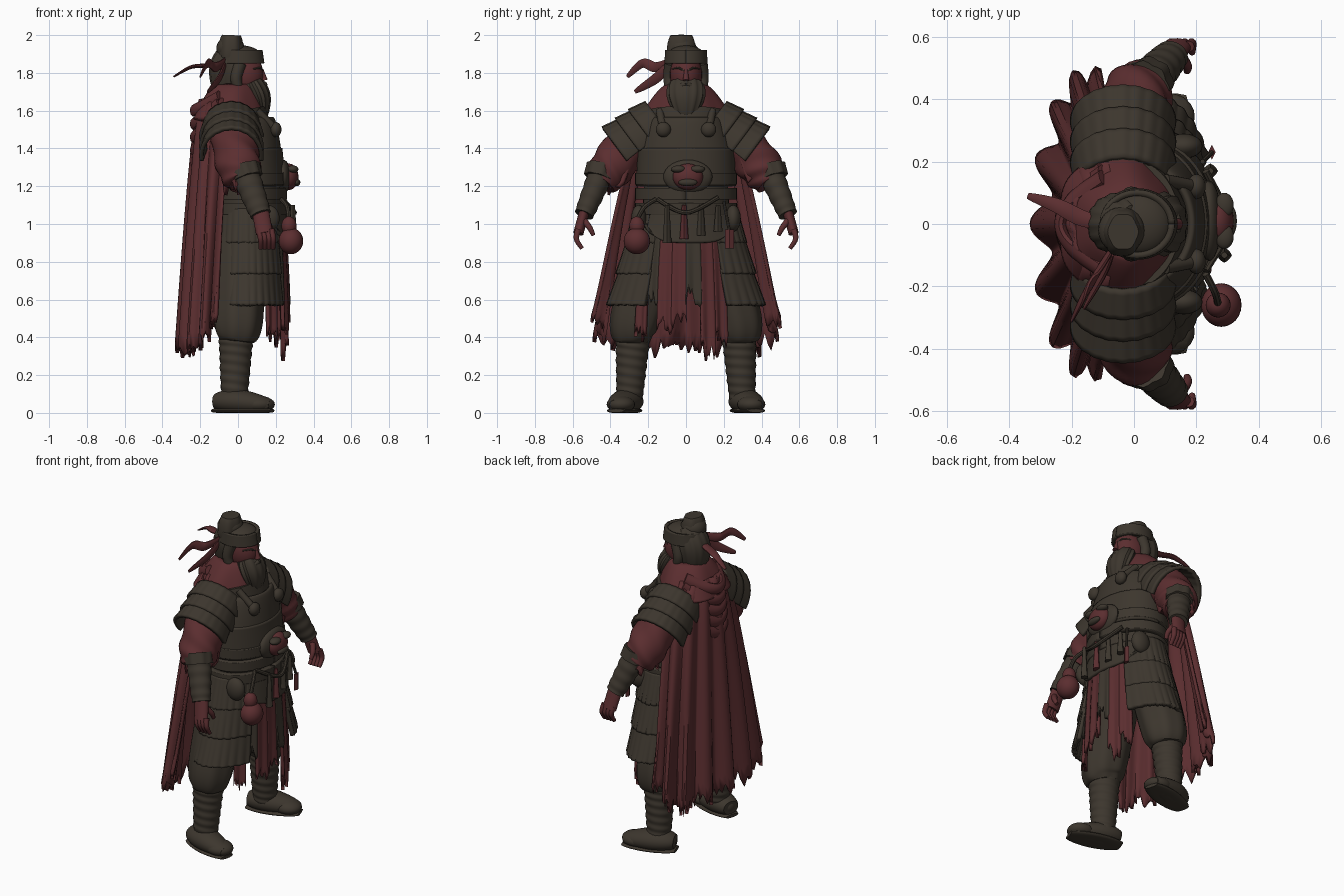
import bpy, bmesh, random
from math import sin, cos, pi, radians
from mathutils import Vector, Matrix

random.seed(4)
if "Cube" in bpy.data.objects:
    bpy.data.objects.remove(bpy.data.objects["Cube"])
made = []
sides = ((1, "left"), (-1, "right"))


def material(name, colour):
    mat = bpy.data.materials.new(name)
    mat.use_nodes = True
    mat.diffuse_color = colour
    mat.node_tree.nodes["Principled BSDF"].inputs["Base Color"].default_value = colour
    return mat


OLIVE = material("dark olive", (.046, .037, .027, 1))
RED = material("dull red", (.105, .027, .029, 1))


def mix(start, end, t):
    return start + (end - start) * t


def finish(name, bm, mat):
    bmesh.ops.recalc_face_normals(bm, faces=bm.faces)
    mesh = bpy.data.meshes.new(name)
    bm.to_mesh(mesh)
    bm.free()
    mesh.materials.append(mat)
    ob = bpy.data.objects.new(name, mesh)
    bpy.context.collection.objects.link(ob)
    made.append(ob)
    return ob


def smooth(points, steps):
    """Catmull-Rom path through the points."""
    pts = [Vector(p) for p in points]
    out = []
    for i in range(len(pts) - 1):
        before, start = pts[max(i - 1, 0)], pts[i]
        end, after = pts[i + 1], pts[min(i + 2, len(pts) - 1)]
        leave, arrive = (end - before) / 2, (after - start) / 2
        for t in (k / steps for k in range(steps)):
            ease = t * t * (3 - 2 * t)
            out.append(start.lerp(end, ease) + leave * t * (1 - t) ** 2 - arrive * t * t * (1 - t))
    return out + [pts[-1]]


def tube(name, path, radii, mat, s=1, flat=1, bulge=0, sections=20, steps=8, ridges=0, rings=0, amp=0):
    """Closed tapered tube along a path; ridges and rings fold its skin."""
    line = [Vector((p.x, p.y * s, p.z)) for p in smooth(path, steps)]
    last = len(line) - 1
    span = (line[last] - line[0]).normalized()
    ref = Vector((0, 0, 1)) if abs(span.x) > .75 else Vector((1, 0, 0))
    bm = bmesh.new()
    loops = []
    for j, centre in enumerate(line):
        along = (line[min(j + 1, last)] - line[max(j - 1, 0)]).normalized()
        across = (ref - along * ref.dot(along)).normalized()
        other = along.cross(across)
        radius = mix(*radii, j / last) + bulge * sin(pi * j / last)
        loop = []
        for i in range(sections):
            a = 2 * pi * i / sections
            r = radius * (1 + amp * cos(ridges * a + rings * 2 * pi * j / last))
            point = centre + across * r * cos(a) + other * r * flat * sin(a)
            point.z = max(point.z, 0)
            loop.append(bm.verts.new(point))
        loops.append(loop)
    for low, high in zip(loops, loops[1:]):
        for i in range(sections):
            k = (i + 1) % sections
            bm.faces.new((low[i], low[k], high[k], high[i]))
    bm.faces.new(loops[0])
    bm.faces.new(loops[-1])
    return finish(name, bm, mat)


def sheet(name, surface, columns, rows, mat, thick):
    """Thickened grid that follows surface(u, v)."""
    bm = bmesh.new()
    grid = [[bm.verts.new(surface(i / columns, j / rows)) for i in range(columns + 1)]
            for j in range(rows + 1)]
    for upper, lower in zip(grid, grid[1:]):
        for i in range(columns):
            bm.faces.new((upper[i], upper[i + 1], lower[i + 1], lower[i]))
    mod = finish(name, bm, mat).modifiers.new("thickness", 'SOLIDIFY')
    mod.thickness = thick
    mod.offset = 0


def wrap(name, heights, top_size, low_size, arc, mat, s=1, columns=48, folds=0, amp=0,
         rag=0, lift=0, thick=.02, ease=1):
    """Cloth or plate around the body; a size is (centre x, radius x, radius y)."""
    hem = [random.uniform(-rag, rag) * (1 if i % 2 else .4) for i in range(columns + 1)]

    def surface(u, v):
        cx, rx, ry = (mix(a, b, v ** ease) for a, b in zip(top_size, low_size))
        angle = radians(mix(*arc, u))
        fold = amp * (.2 + .8 * v) * cos(folds * 2 * pi * u)
        z = mix(*heights, v) + v ** 4 * (hem[round(u * columns)] + lift * abs(2 * u - 1) ** 4)
        return cx + (rx + fold) * cos(angle), s * (ry + fold) * sin(angle), z
    sheet(name, surface, columns, 16, mat, thick)


def ball(name, loc, size, mat, s=1):
    bm = bmesh.new()
    place = Matrix.Translation((loc[0], loc[1] * s, loc[2])) @ Matrix.Diagonal((*size, 1))
    bmesh.ops.create_uvsphere(bm, u_segments=24, v_segments=14, radius=1, matrix=place)
    finish(name, bm, mat)


CHEST, RIBS, WAIST, HIP = (.03, .15, .18), (.05, .17, .24), (.05, .19, .25), (.04, .22, .3)

# Torso, chest plates and belts
tube("torso", [(.04, 0, .85), (.06, 0, 1.2), (0, 0, 1.6)], (.18, .15), OLIVE, flat=1.35, sections=40)
ball("shoulders", (-.03, 0, 1.57), (.13, .2, .1), OLIVE)
wrap("chest_plate", (1.56, 1.38), CHEST, RIBS, (-85, 85), OLIVE, ease=.6)
wrap("rib_plate", (1.4, 1.2), RIBS, WAIST, (-95, 95), OLIVE, thick=.03)
for k in range(3):
    z = 1.08 + .08 * k
    wrap("belt", (z + .03, z - .03), WAIST, WAIST, (0, 360), OLIVE, thick=.04)
wrap("apron_plate", (1.1, .9), WAIST, HIP, (-45, 55), OLIVE, lift=.1)

# Beast-face buckle
ball("buckle_base", (.24, .01, 1.25), (.04, .13, .09), OLIVE)
ball("buckle_face", (.27, .01, 1.25), (.05, .08, .07), RED)
ball("buckle_snout", (.31, .01, 1.22), (.02, .05, .02), OLIVE)
for y in (-.04, .06):
    ball("buckle_brow", (.29, y, 1.29), (.03, .04, .02), OLIVE)

# Hanging front cloths
for k, low in enumerate((.4, .6, .45, .5, .6, .33, .42)):
    start = 15 * k - 60
    wrap("front_cloth", (.97, low), WAIST, HIP, (start, start + 16), OLIVE if k in (1, 4) else RED,
         columns=8, folds=1, amp=.008, rag=.08, ease=.5)

# Tattered cape, neck scarf and sagging folds on the back
wrap("cape", (1.66, .34), (-.04, .15, .16), (-.14, .15, .47), (82, 278), RED,
     columns=128, folds=8, amp=.035, rag=.06, lift=.17, ease=.6)
wrap("neck_scarf", (1.73, 1.55), (-.02, .09, .09), (-.05, .18, .23), (20, 340), RED,
     columns=80, folds=5, amp=.008, thick=.03, ease=.7)
for k in range(5):
    low = 1.6 - .07 * k
    tube("back_fold", [(mix(-.235, -.1, t * t), t * (.15 + .015 * k), mix(low, 1.68 - .03 * k, t * t))
                       for t in (-1, -.5, 0, .5, 1)], (.02, .02), RED, flat=1.6, sections=10)

for s, side in sides:
    # Layered hip tassets
    for k in range(3):
        wrap(side + "_tasset", (1.08 - .16 * k, .9 - .165 * k), (.05, .17 + .01 * k, .26 + .04 * k),
             (.05, .19 + .01 * k, .31 + .05 * k), (32, 150), OLIVE, s,
             columns=72, folds=12, amp=.003, rag=.005, thick=.025)

    # Trousers and wrapped boots
    tube(side + "_trouser", [(-.01, .28, .38), (0, .27, .5), (0, .15, .9)], (.09, .13), OLIVE, s,
         bulge=.02, ridges=7, amp=.03, sections=42)
    tube(side + "_boot_shaft", [(-.02, .3, .05), (-.01, .28, .42)], (.065, .095), OLIVE, s,
         steps=60, ridges=1, rings=9, amp=.03)
    tube(side + "_foot", [(-.12, .28, .06), (0, .32, .06), (.17, .37, .04)], (.04, .03), OLIVE, s,
         flat=1.3, bulge=.03)
    ball(side + "_heel", (-.06, .3, .06), (.07, .065, .06), OLIVE, s)
    ball(side + "_toe", (.11, .345, .045), (.085, .075, .045), OLIVE, s)
    tube(side + "_sole", [(-.13, .28, .012), (.18, .37, .012)], (.01, .01), OLIVE, s, flat=4.5, bulge=.008)

    # Sleeve, cuff and bracer
    tube(side + "_sleeve", [(-.04, .2, 1.53), (0, .38, 1.32), (.03, .45, 1.22)], (.11, .085), RED, s,
         bulge=.02, steps=14, ridges=3, rings=3, amp=.05, sections=30)
    wrap(side + "_sleeve_drape", (1.42, 1.2), (0, .1, .4), (0, .1, .5), (40, 130), RED, s,
         columns=24, folds=3, amp=.012, rag=.05)
    tube(side + "_bracer", [(.03, .44, 1.29), (.12, .54, 1.05)], (.08, .055), OLIVE, s,
         flat=.9, steps=40, rings=5, amp=.03)
    tube(side + "_bracer_rim", [(.03, .44, 1.3), (.05, .46, 1.24)], (.085, .08), OLIVE, s,
         ridges=8, amp=.05, sections=32)

    # Hand
    tube(side + "_palm", [(.12, .54, 1.06), (.14, .57, .95)], (.045, .045), RED, s, flat=.6)
    for k in range(4):
        x = .11 + .022 * k
        tube(side + "_finger", [(x, .57, .97), (x + .01, .58, .92), (x + .01, .55, .87)],
             (.018, .011), RED, s, sections=10)
    tube(side + "_thumb", [(.14, .55, 1.03), (.17, .51, .98), (.17, .49, .94)], (.02, .011), RED, s, sections=10)

    # Shoulder guard of three overlapping rows
    for k in range(3):
        def guard(u, v):
            t = (k + v * 1.2) / 3
            angle = radians(mix(-100, 100, u))
            r = .15 + .015 * (t + v) + .002 * cos(u * 24 * pi)
            return (.14 + .02 * v) * sin(angle) - .035, s * (.12 + .2 * t + r * .6 * cos(angle)), \
                1.52 - .15 * t + r * .8 * cos(angle)
        sheet(side + "_shoulder_row", guard, 72, 6, OLIVE, .022)
    tube(side + "_chest_strap", [(.1, .14, 1.6), (.2, .12, 1.5)], (.02, .02), OLIVE, s)
    ball(side + "_chest_boss", (.2, .12, 1.5), (.03, .04, .04), OLIVE, s)

    # Moustache, eyebrow and side lock
    tube(side + "_moustache", [(.14, 0, 1.74), (.13, .04, 1.72), (.12, .06, 1.66)], (.016, .007), OLIVE, s, sections=10)
    tube(side + "_eyebrow", [(.126, .01, 1.81), (.117, .04, 1.826), (.08, .07, 1.82)], (.007, .004), OLIVE, s, sections=8)
    tube(side + "_side_lock", [(.01, .08, 1.85), (-.01, .09, 1.77), (.01, .08, 1.69)], (.035, .025), OLIVE, s)

# Head, hair, cap and beard
ball("face", (.03, 0, 1.79), (.105, .085, .12), RED)
tube("nose", [(.125, 0, 1.82), (.14, 0, 1.76)], (.008, .018), RED, sections=10)
tube("hair", [(0, 0, 1.93), (-.05, 0, 1.82), (-.06, 0, 1.67)], (.06, .05), OLIVE,
     bulge=.045, ridges=14, amp=.025, sections=56)
wrap("cap_band", (1.92, 1.85), (.01, .11, .1), (.01, .12, .105), (0, 360), OLIVE)
ball("cap_crown", (.02, 0, 1.89), (.1, .1, .055), OLIVE)
ball("top_knot", (-.04, -.02, 1.93), (.075, .075, .065), OLIVE)
tube("knot_cover", [(-.04, -.025, 1.88), (-.035, -.025, 2)], (.065, .048), OLIVE, flat=1.2, bulge=.008,
     ridges=6, amp=.03, sections=36)
tube("beard", [(.07, 0, 1.75), (.11, 0, 1.66), (.13, 0, 1.54)], (.055, .01), OLIVE,
     flat=1.5, bulge=.03, ridges=12, amp=.05, sections=48)

# Headband ribbons
for path in ([(-.09, 0, 1.86), (-.17, .02, 1.84), (-.25, .06, 1.83), (-.34, .09, 1.78)],
             [(-.07, -.08, 1.86), (-.12, -.16, 1.83), (-.16, -.23, 1.85), (-.2, -.31, 1.78)],
             [(-.07, -.09, 1.84), (-.1, -.16, 1.77), (-.16, -.27, 1.7)]):
    tube("ribbon", path, (.008, .004), RED, flat=2.5, bulge=.005, sections=10)

# Gourd, cords, pouches and pendants on the belt
ball("gourd_body", (.28, -.26, .91), (.065, .07, .07), RED)
ball("gourd_neck", (.27, -.26, .99), (.04, .04, .05), RED)
tube("gourd_cord", [(.27, -.26, 1.02), (.26, -.22, 1.09), (.23, -.16, 1.13)], (.012, .012), OLIVE, sections=8)
tube("belt_cord", [(.23, -.15, 1.13), (.3, 0, 1.06), (.23, .17, 1.14)], (.012, .012), OLIVE, sections=8)
for s, side in sides:
    ball(side + "_pouch", (.16, .25, 1.03), (.06, .04, .07), OLIVE, s)
for k in range(4):
    x, y = .29 - .015 * k, .09 * k - .1
    tube("tassel", [(x, y, 1.1), (x, y, .9 + .02 * k)], (.01, .022), RED if k == 1 else OLIVE,
         ridges=4, amp=.1, sections=12)
tube("tag", [(.25, .23, .97), (.25, .23, .87)], (.012, .012), RED, flat=2, sections=4, steps=1)
tube("tag_cord", [(.22, .2, 1.12), (.25, .23, .96)], (.008, .008), OLIVE, sections=8)

# Smooth shading with crisp edges
bpy.ops.object.select_all(action='DESELECT')
for ob in made:
    ob.select_set(True)
bpy.context.view_layer.objects.active = made[0]
bpy.ops.object.shade_smooth_by_angle(angle=radians(40))
